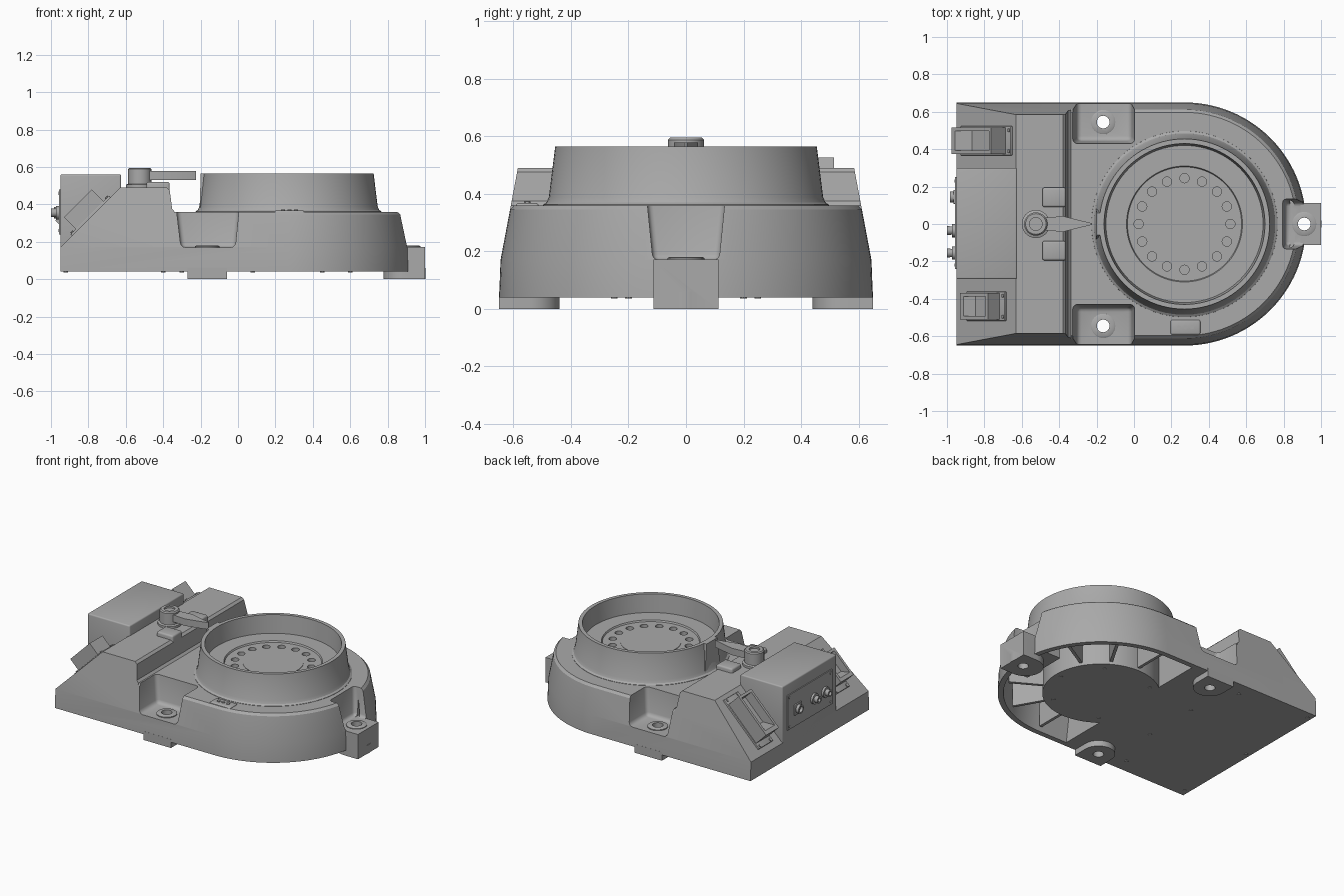
import bpy, bmesh
from math import sin, cos, pi, radians, sqrt
from mathutils import Matrix, Vector

cube = bpy.data.objects.get("Cube")
if cube:
    bpy.data.objects.remove(cube, do_unlink=True)

grey = bpy.data.materials.new("cast_grey")
grey.use_nodes = True
grey.diffuse_color = (0.4, 0.4, 0.4, 1)
grey.node_tree.nodes["Principled BSDF"].inputs["Base Color"].default_value = (0.4, 0.4, 0.4, 1)

CX = 0.27          # centre of the round end
R = 0.65           # radius of the round end
parts = []


def finish(name, bm, bevel=0, keep=True):
    bmesh.ops.recalc_face_normals(bm, faces=bm.faces)
    if bevel:
        bmesh.ops.bevel(bm, geom=bm.edges[:], offset=bevel, segments=3, profile=0.5, affect='EDGES')
    mesh = bpy.data.meshes.new(name)
    bm.to_mesh(mesh)
    bm.free()
    mesh.materials.append(grey)
    ob = bpy.data.objects.new(name, mesh)
    bpy.context.scene.collection.objects.link(ob)
    if keep:
        parts.append(ob)
    return ob


def loft(name, rings, bevel=0, keep=True):
    """Skin closed rings of points and cap both ends."""
    bm = bmesh.new()
    rows = [[bm.verts.new(p) for p in ring] for ring in rings]
    n = len(rows[0])
    for a, b in zip(rows, rows[1:]):
        for i in range(n):
            j = (i + 1) % n
            bm.faces.new((a[i], a[j], b[j], b[i]))
    bm.faces.new(rows[0][::-1])
    bm.faces.new(rows[-1])
    return finish(name, bm, bevel, keep)


def rect(x0, x1, y0, y1, z):
    return [(x0, y0, z), (x1, y0, z), (x1, y1, z), (x0, y1, z)]


def box(name, x, y, z, bevel=0, keep=True):
    return loft(name, [rect(*x, *y, z[0]), rect(*x, *y, z[1])], bevel, keep)


def lathe(name, centre, profile, n=32, keep=True):
    return loft(name, [[(centre[0] + r * cos(2 * pi * i / n), centre[1] + r * sin(2 * pi * i / n), z)
                        for i in range(n)] for r, z in profile], 0, keep)


def boolean(ob, cutter, op='DIFFERENCE', discard=True):
    mod = ob.modifiers.new(op, 'BOOLEAN')
    mod.operation, mod.object, mod.solver = op, cutter, 'EXACT'
    bpy.context.view_layer.objects.active = ob
    bpy.ops.object.modifier_apply(modifier=mod.name)
    if discard:
        bpy.data.objects.remove(cutter, do_unlink=True)


def arc(radius, a0, a1, n, z):
    return [(CX + radius * cos(a0 + (a1 - a0) * i / n), radius * sin(a0 + (a1 - a0) * i / n), z)
            for i in range(n + 1)]


def d_outline(z, inset, left):
    h = R - inset
    return [(left, -h, z)] + arc(h, -pi / 2, pi / 2, 56, z) + [(left, h, z)]


# Drafted housing with a sloping rear end
body = loft("housing", [d_outline(0.04, 0, -0.95), d_outline(0.17, 0.005, -0.95),
                        d_outline(0.345, 0.038, -0.775), d_outline(0.36, 0.053, -0.76)])

# Hollow underside around the round end
def hollow_ring(z, outer):
    edge, inner = 0.04, 0.37
    a = pi - math_angle(edge, inner)
    return [(edge, -outer, z)] + arc(outer, -pi / 2, pi / 2, 48, z) + [(edge, outer, z)] + arc(inner, a, -a, 48, z)


def math_angle(edge, inner):
    return Vector((CX - edge, sqrt(inner ** 2 - (CX - edge) ** 2))).angle(Vector((1, 0)))


boolean(body, loft("hollow", [hollow_ring(0, 0.62), hollow_ring(0.32, 0.575)], keep=False))

# Radial ribs in the hollow
for deg in (-90, -60, -30, 30, 60, 90):
    rib = box("rib", (0.36, 0.59), (-0.01, 0.01), (0.06, 0.33))
    rib.data.transform(Matrix.Translation((CX, 0, 0)) @ Matrix.Rotation(radians(deg), 4, 'Z'))

# Solid seat for the end lug, then the three bolt pockets
boolean(body, box("lug_seat", (0.74, 0.835), (-0.16, 0.16), (0.05, 0.34), keep=False), 'UNION')
lower = box("lug_seat_floor", (0.74, 0.89), (-0.16, 0.16), (0.05, 0.17), keep=False)
boolean(body, lower, 'UNION')
for s in (-1, 1):
    y0, y1 = sorted((s * 0.445, s * 0.9))
    w0, w1 = sorted((s * 0.425, s * 0.9))
    boolean(body, loft("pocket", [rect(-0.305, -0.015, y0, y1, 0.17), rect(-0.335, 0.01, w0, w1, 0.42)], 0.025, False))
boolean(body, loft("end_pocket", [rect(0.81, 1.2, -0.115, 0.115, 0.17), rect(0.79, 1.2, -0.14, 0.14, 0.42)], 0.02, False))

# Feet, end lug and bolt holes
holes = [(-0.165, 0.545), (-0.165, -0.545), (0.91, 0)]
feet = []
for i, (x, y) in enumerate(holes):
    if y:
        y0, y1 = sorted((y, y * 0.65 / 0.545))
        pad = box("side_foot", (x - 0.105, x + 0.105), (y0, y1), (0, 0.06))
        boolean(pad, lathe("foot_round", (x, y), [(0.105, 0), (0.105, 0.06)], 40, False), 'UNION')
    else:
        pad = box("end_lug", (x - 0.02, 1.0), (-0.113, 0.113), (0, 0.172))
        boolean(pad, lathe("lug_round", (x - 0.02, y), [(0.113, 0), (0.113, 0.06)], 40, False), 'UNION')
    washer = lathe("bolt_washer", (x, y), [(0.065, 0.165), (0.065, 0.176), (0.058, 0.18)])
    for ob in (body, pad, washer):
        boolean(ob, lathe("bore", (x, y), [(0.034, -0.1), (0.034, 0.3)], 24, False))

# Raised console at the rear with a soft front step
def console_ring(z, front):
    h = R - 0.005 - (z - 0.17) * 0.033 / 0.175
    left = -0.95 + (z - 0.17)
    return rect(left, front, -h, h, z)


loft("console", [console_ring(z, f) for z, f in
                 ((0.32, -0.338), (0.36, -0.338), (0.375, -0.352), (0.475, -0.365), (0.49, -0.38))])

# Connector box with its cover panel
box("connector_box", (-0.95, -0.625), (-0.295, 0.3), (0.12, 0.56), 0.009)
box("connector_panel", (-0.957, -0.94), (-0.24, 0.25), (0.24, 0.48))


def along_x(ob, x, y, z):
    ob.data.transform(Matrix.Translation((x, y, z)) @ Matrix.Rotation(-pi / 2, 4, 'Y'))


for y in (-0.155, -0.035):
    along_x(lathe("round_connector", (0, 0), [(0.036, 0), (0.036, 0.022), (0.022, 0.022), (0.024, 0.05),
                                              (0.014, 0.05), (0.014, 0.03)], 16), -0.95, y, 0.355)
box("connector_flange", (-0.966, -0.95), (0.108, 0.182), (0.318, 0.392), 0.003)
along_x(lathe("power_connector", (0, 0), [(0.03, 0), (0.03, 0.035), (0.02, 0.035), (0.02, 0.015)], 20), -0.95, 0.145, 0.355)
for y in (-0.22, 0.23):
    for z in (0.26, 0.46):
        along_x(lathe("panel_screw", (0, 0), [(0.009, 0), (0.009, 0.004)], 10), -0.957, y, z)


# Switch housings square to the slope
def switch(y, width, length, height, plate_length):
    w = width / 2
    frame = Matrix.Translation((-0.785, y, 0.335)) @ Matrix.Rotation(-pi / 4, 4, 'Y')
    plate = box("switch_plate", (-plate_length / 2, plate_length / 2), (-w - 0.008, w + 0.008), (-0.02, 0.012), 0.003)
    case = box("switch_case", (-length / 2, length / 2), (-w, w), (-0.02, height))
    t = 0.018
    boolean(case, loft("switch_recess", [rect(-length * 0.2, length / 2 - t, t - w, w - t, height * 0.45),
                                         rect(t - length / 2, length / 2 - t, t - w, w - t, height + 0.01)], 0, False))
    tabs = [lathe("switch_screw", (s * (plate_length / 2 - 0.014), v * (w - 0.014)), [(0.009, 0.01), (0.009, 0.018)], 10)
            for s in (-1, 1) for v in (-1, 1)]
    for ob in [plate, case] + tabs:
        ob.data.transform(frame)


switch(-0.44, 0.14, 0.21, 0.10, 0.29)
switch(0.445, 0.14, 0.30, 0.12, 0.38)

# Round turret with a sunken floor and a ring of holes
turret = lathe("turret", (CX, 0), [(0.50, 0.34), (0.497, 0.362), (0.485, 0.37), (0.477, 0.388), (0.455, 0.565),
                                   (0.43, 0.565), (0.42, 0.44), (0.31, 0.44), (0.305, 0.43)], 96)
for i in range(16):
    a = 2 * pi * i / 16
    boolean(turret, lathe("hole", (CX + 0.245 * cos(a), 0.245 * sin(a)), [(0.025, 0.40), (0.025, 0.5)], 16, False))
lathe("turret_core", (CX, 0), [(0.19, 0.42), (0.19, 0.433)], 64)
loft("index_pad", [rect(-0.205, -0.15, -0.085, 0.085, 0.35), rect(-0.2, -0.165, -0.06, 0.06, 0.565)])

# Pointer arm on its pivot
lathe("pivot", (-0.525, 0), [(0.075, 0.48), (0.075, 0.505), (0.062, 0.51), (0.062, 0.588), (0.055, 0.595),
                             (0.034, 0.595), (0.034, 0.583)], 40)
arm = [(-0.52, -0.03), (-0.38, -0.042), (-0.225, -0.004), (-0.225, 0.004), (-0.38, 0.042), (-0.52, 0.03)]
loft("pointer", [[(x, y, z) for x, y in arm] for z in (0.53, 0.578)])
for s in (-1, 1):
    y0, y1 = sorted((s * 0.09, s * 0.195))
    box("stop_block", (-0.49, -0.365), (y0, y1), (0.42, 0.52), 0.012)

# Small indicator plate with three dots
box("indicator_plate", (0.195, 0.355), (-0.592, -0.512), (0.345, 0.368), 0.01)
for x in (0.24, 0.275, 0.31):
    lathe("indicator_dot", (x, -0.552), [(0.011, 0.36), (0.011, 0.373)], 12)

# Screws under the base plate
for x, y in [(-0.92, 0.6), (-0.92, -0.6), (-0.92, 0), (-0.4, 0.55), (-0.4, -0.55), (-0.3, 0.2), (-0.3, -0.2),
             (0.08, 0.25), (0.08, -0.25), (0.45, 0.25), (0.45, -0.25), (0.6, 0)]:
    lathe("base_screw", (x, y), [(0.012, 0.036), (0.012, 0.045)], 10)

parts.append(body)
for ob in bpy.context.selected_objects:
    ob.select_set(False)
for ob in set(parts):
    ob.select_set(True)
bpy.context.view_layer.objects.active = body
bpy.ops.object.shade_smooth_by_angle(angle=radians(30))
